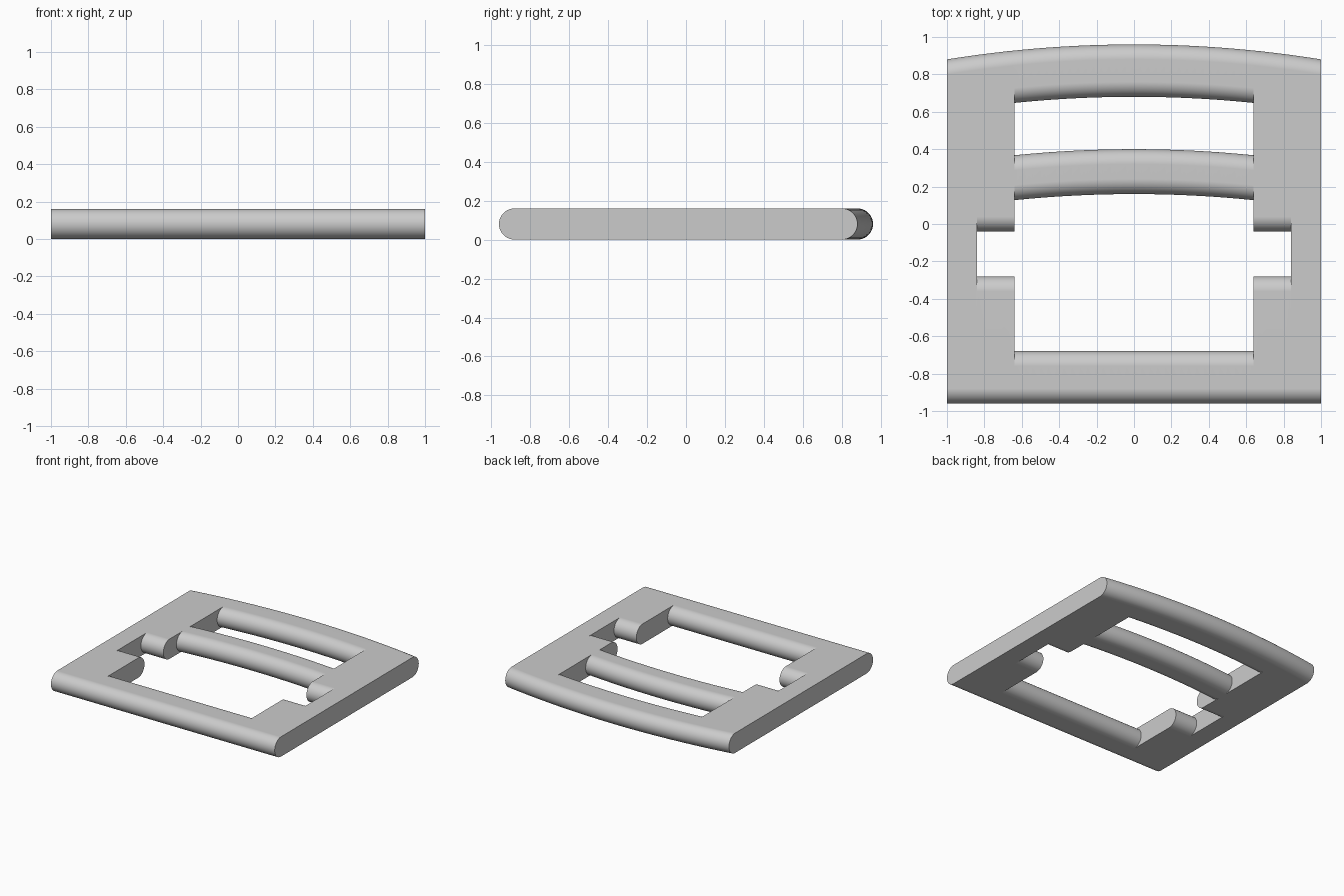
import bpy, bmesh
from math import sin, cos, pi, sqrt, radians

THICK = 0.16
R = THICK / 2          # radius of the rounded edges
ARC = 6.29             # radius of the bowed bars
SEGS = 20              # segments per half round

if "Cube" in bpy.data.objects:
    bpy.data.objects.remove(bpy.data.objects["Cube"])

mat = bpy.data.materials.new("plain grey")
mat.use_nodes = True
GREY = (0.6, 0.6, 0.6, 1)
mat.diffuse_color = GREY
mat.node_tree.nodes["Principled BSDF"].inputs["Base Color"].default_value = GREY


def bow(x):
    """How far a bowed edge drops back at x."""
    return ARC - sqrt(ARC * ARC - x * x)


def half_round(y, side):
    """Half circle from bottom to top whose outermost point is at y."""
    angles = [pi * i / SEGS - pi / 2 for i in range(SEGS + 1)]
    return [(y + side * R * (cos(a) - 1), R + R * sin(a)) for a in angles]


def bar_profile(y0, y1):
    return half_round(y1, 1) + half_round(y0, -1)[::-1]


def gap_profile(y0, y1):
    """Opening between two rounded bars, carried past both flat faces."""
    def side(y, s):
        pts = half_round(y, s)
        return [(pts[0][0], -R)] + pts + [(pts[-1][0], THICK + R)]
    return side(y1, -1) + side(y0, 1)[::-1]


def loft(name, profile, half_width, front, back, bow_front=0, bow_back=0):
    """Sweep a profile along x, bowing its front and back edges."""
    steps = 48 if bow_front or bow_back else 1
    bm = bmesh.new()
    rings = []
    for i in range(steps + 1):
        x = half_width * (2 * i / steps - 1)
        pts = profile(front - bow_front * bow(x), back - bow_back * bow(x))
        rings.append([bm.verts.new((x, y, z)) for y, z in pts])
    for a, b in zip(rings, rings[1:]):
        for j in range(len(a)):
            k = (j + 1) % len(a)
            bm.faces.new((a[j], a[k], b[k], b[j]))
    bm.faces.new(rings[0])
    bm.faces.new(rings[-1])
    bmesh.ops.recalc_face_normals(bm, faces=bm.faces)
    mesh = bpy.data.meshes.new(name)
    bm.to_mesh(mesh)
    bm.free()
    mesh.materials.append(mat)
    obj = bpy.data.objects.new(name, mesh)
    bpy.context.collection.objects.link(obj)
    return obj


# Rounded plate with a bowed back edge
frame = loft("buckle_frame", bar_profile, 1, -0.96, 0.96, bow_back=1)

# Openings: back slot, main window and the side notches
cutters = [
    loft("back_slot_cutter", gap_profile, 0.64, 0.40, 0.68, 1, 1),
    loft("window_cutter", gap_profile, 0.64, -0.68, 0.16, 0, 1),
    loft("notch_cutter", gap_profile, 0.84, -0.28, -0.04),
]
bpy.ops.object.select_all(action="DESELECT")
bpy.context.view_layer.objects.active = frame
frame.select_set(True)
for cutter in cutters:
    cutter.hide_render = True
    mod = frame.modifiers.new("cut", "BOOLEAN")
    mod.operation = "DIFFERENCE"
    mod.solver = "EXACT"
    mod.object = cutter
    bpy.ops.object.modifier_apply(modifier=mod.name)
    bpy.data.objects.remove(cutter)

# Smooth rounds, with the flat faces kept flat
bpy.ops.object.shade_smooth_by_angle(angle=radians(30))
weighted = frame.modifiers.new("flat_faces", "WEIGHTED_NORMAL")
weighted.keep_sharp = True
